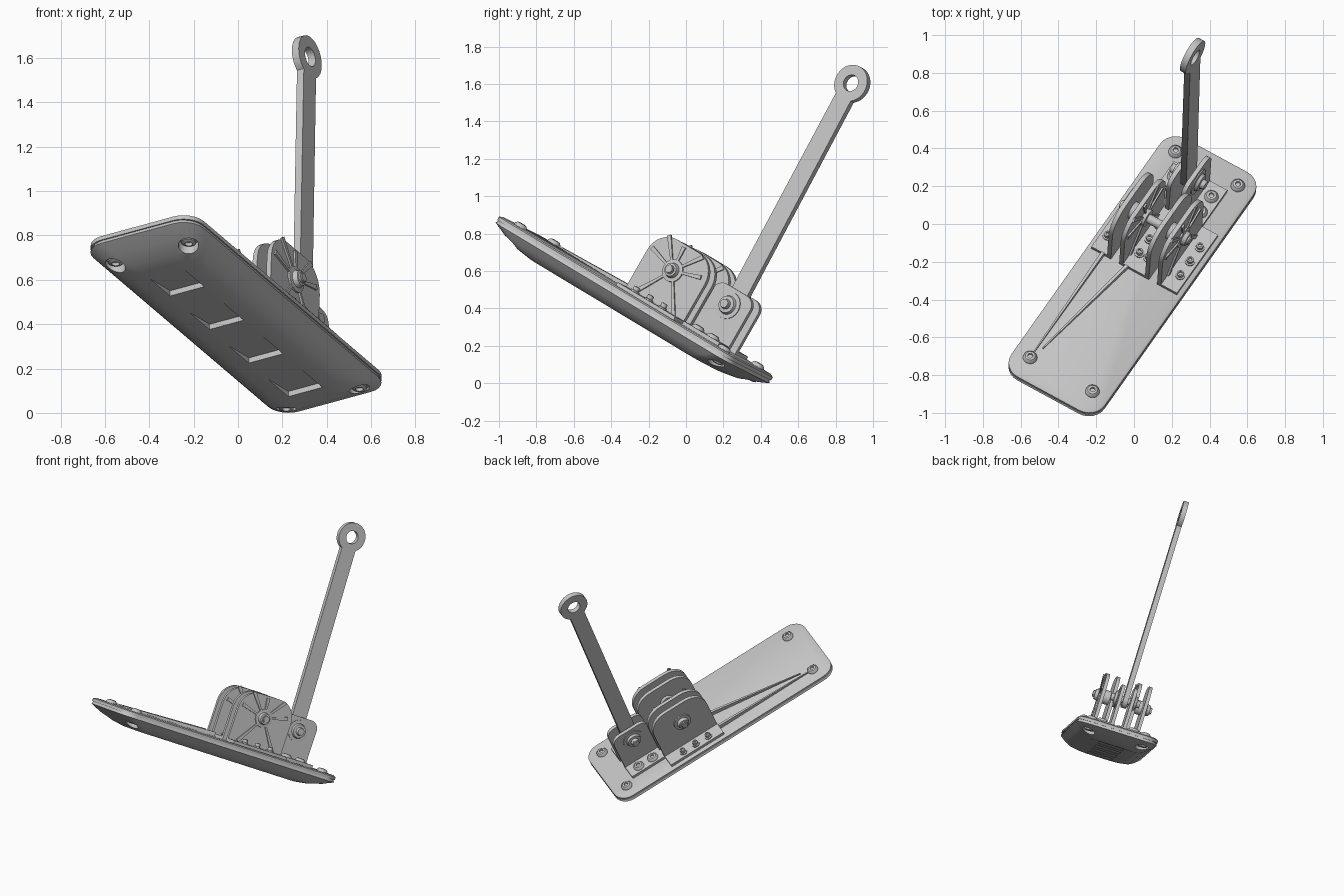
import bpy, bmesh
from math import sin, cos, pi, radians
from mathutils import Vector, Matrix

cube = bpy.data.objects.get("Cube")
if cube:
    bpy.data.objects.remove(cube, do_unlink=True)

grey = bpy.data.materials.new("plain_grey")
grey.use_nodes = True
grey.diffuse_color = (0.55, 0.55, 0.55, 1)
grey.node_tree.nodes["Principled BSDF"].inputs["Base Color"].default_value = (0.55, 0.55, 0.55, 1)

# Tilted frame of the base plate: x across, y along, z out of its top face
along = Vector((0.518, 0.733, -0.441)).normalized()
across = Vector((0.853, -0.465, 0.233))
across = (across - along * across.dot(along)).normalized()
FRAME = Matrix((across, along, across.cross(along))).transposed().to_4x4()
FRAME.translation = (0, -0.2525, 0.462)


def loft(name, layers, smooth=True):
    """Closed solid through rings of points with equal counts."""
    bm = bmesh.new()
    rings = [[bm.verts.new(p) for p in layer] for layer in layers]
    for low, high in zip(rings, rings[1:]):
        for i in range(len(low)):
            j = (i + 1) % len(low)
            bm.faces.new((low[i], low[j], high[j], high[i]))
    bm.faces.new(rings[0])
    bm.faces.new(rings[-1])
    bmesh.ops.recalc_face_normals(bm, faces=bm.faces)
    bm.transform(FRAME)
    mesh = bpy.data.meshes.new(name)
    bm.to_mesh(mesh)
    bm.free()
    obj = bpy.data.objects.new(name, mesh)
    bpy.context.collection.objects.link(obj)
    mesh.materials.append(grey)
    if smooth:
        finish(obj)
    return obj


def finish(obj):
    bpy.ops.object.select_all(action="DESELECT")
    obj.select_set(True)
    bpy.context.view_layer.objects.active = obj
    bpy.ops.object.shade_smooth_by_angle(angle=radians(35))


def arc(cx, cy, r, start, end, n=8):
    return [(cx + r * cos(radians(start + (end - start) * i / n)),
             cy + r * sin(radians(start + (end - start) * i / n))) for i in range(n + 1)]


def rounded(cx, cy, a, b, r):
    pts = []
    for k, (sx, sy) in enumerate(((1, 1), (-1, 1), (-1, -1), (1, -1))):
        pts += arc(cx + sx * (a - r), cy + sy * (b - r), r, 90 * k, 90 * k + 90, 6)
    return pts


def sheet(name, outline, x0, x1):
    """Extrude an (along, up) outline across the plate."""
    return loft(name, [[(x, y, z) for y, z in outline] for x in (x0, x1)])


def box(name, x0, x1, y0, y1, z0, z1):
    return sheet(name, [(y0, z0), (y1, z0), (y1, z1), (y0, z1)], x0, x1)


def lathe(name, centre, profile, axis="z", n=20):
    """Turned part from (radius, height) steps along z or x."""
    c = Vector(centre)
    layers = []
    for r, h in profile:
        ring = []
        for i in range(n):
            p, q = r * cos(2 * pi * i / n), r * sin(2 * pi * i / n)
            ring.append(c + Vector((p, q, h) if axis == "z" else (h, p, q)))
        layers.append(ring)
    return loft(name, layers)


def cut(target, cutter):
    cutter.hide_render = True
    mod = target.modifiers.new("cut", "BOOLEAN")
    mod.operation, mod.solver, mod.object = "DIFFERENCE", "EXACT", cutter
    bpy.ops.object.select_all(action="DESELECT")
    bpy.context.view_layer.objects.active = target
    target.select_set(True)
    bpy.ops.object.modifier_apply(modifier=mod.name)
    bpy.data.objects.remove(cutter, do_unlink=True)


# Base plate and the rounded shell under it
HALF_L, HALF_W, MID = 0.86, 0.29, -0.015
def slab(inset_l, inset_w, z):
    return [(x, y, z) for x, y in rounded(0, MID, HALF_W - inset_w, HALF_L - inset_l, 0.1)]

loft("base_plate", [slab(0.012, 0.012, 0), slab(0, 0, -0.008), slab(0, 0, -0.028)])
shell = loft("lower_shell", [slab(0.006, 0.006, -0.028), slab(0, 0, -0.045), slab(0.07, 0.035, -0.08),
                             slab(0.15, 0.075, -0.108), slab(0.22, 0.125, -0.122)])

# Wedge recesses along the underside
for k in range(4):
    y = -0.52 + 0.343 * k
    cut(shell, sheet("recess_cutter", [(y - 0.085, -0.12), (y + 0.085, -0.095),
                                       (y + 0.085, -0.15), (y - 0.085, -0.15)], -0.09, 0.09))

# Corner bolts with nuts in pockets below
DOME = [(0.038, 0), (0.036, 0.01), (0.026, 0.02), (0.014, 0.022), (0.012, 0.012)]
for x in (-0.193, 0.193):
    for y in (-0.743, 0.743):
        cut(shell, lathe("pocket_cutter", (x, y, 0), [(0.046, -0.2), (0.046, -0.06)]))
        lathe("corner_bolt", (x, y, 0), DOME)
        lathe("corner_nut", (x, y, 0), [(0.034, -0.05), (0.034, -0.078), (0.018, -0.084), (0.015, -0.07)])
finish(shell)


def lug(name, side, x, foot_x, y0, y1, top, r, t=0.024):
    """Upright plate with rounded top and a bolted foot."""
    outline = [(y0, 0), (y1, 0)] + arc(y1 - r, top - r, r, 0, 90) + arc(y0 + r, top - r, r, 90, 180)
    sheet(name, outline, side * x - t / 2, side * x + t / 2)
    lo, hi = sorted((side * x, side * foot_x))
    box(name + "_foot", lo, hi, y0, y1, 0, 0.02)


def stud(x, y):
    lathe("foot_bolt", (x, y, 0.015), [(0.026, 0), (0.026, 0.012), (0.018, 0.014),
                                       (0.018, 0.034), (0.01, 0.036), (0.008, 0.028)], n=12)


# Main bracket: inner channel and outer angle plates
for side in (-1, 1):
    lug("main_outer_lug", side, 0.155, 0.265, 0, 0.42, 0.375, 0.13)
    lug("main_inner_lug", side, 0.08, 0, 0, 0.42, 0.375, 0.13)
    for y in (0.1, 0.2, 0.3):
        stud(side * 0.225, y)
        stud(side * 0.027, y)
    # hub caps and spacers
    lathe("main_hub", (0, 0.207, 0.22), [(0.062, side * 0.165), (0.062, side * 0.176), (0.042, side * 0.178),
                                         (0.036, side * 0.2), (0.022, side * 0.202), (0.02, side * 0.215)], "x")
    lathe("main_spacer", (0, 0.207, 0.22), [(0.05, side * 0.045), (0.05, side * 0.145)], "x")
lathe("main_axle", (0, 0.207, 0.22), [(0.025, -0.21), (0.025, 0.21)], "x")

# Raised spokes around the hub
for x in (-0.08, 0.155):
    for degrees, reach in ((15, 0.18), (50, 0.19), (95, 0.14), (130, 0.2), (165, 0.19), (235, 0.24), (305, 0.25)):
        d = Vector((cos(radians(degrees)), sin(radians(degrees))))
        s = Vector((-d.y, d.x))
        c = Vector((0.207, 0.22))
        sheet("spoke", [c + d * 0.05 + s * 0.006, c + d * reach + s * 0.012,
                        c + d * reach - s * 0.012, c + d * 0.05 - s * 0.006], x + 0.01, x + 0.021)

# Lever bracket
PIVOT = Vector((0.545, 0.21))
for side in (-1, 1):
    lug("lever_lug", side, 0.045, 0.165, 0.41, 0.68, 0.305, 0.06)
    for y in (0.49, 0.6):
        lathe("lever_foot_bolt", (side * 0.115, y, 0.018), DOME)
    lathe("lever_hub", (0, *PIVOT), [(0.075, side * 0.055), (0.075, side * 0.063), (0.052, side * 0.064),
                                     (0.046, side * 0.08), (0.028, side * 0.082), (0.024, side * 0.105)], "x")
lathe("lever_pin", (0, *PIVOT), [(0.025, -0.1), (0.025, 0.1)], "x")

# Lever arm with a ring end
TIP = Vector((0.495, 1.566))
reach = (TIP - PIVOT).length
d = (TIP - PIVOT).normalized()
s = Vector((-d.y, d.x))
outline = arc(0, 0, 0.055, 90, 270, 10) + arc(reach, 0, 0.1, -148, 148, 28)
lever = sheet("lever_arm", [PIVOT + d * p + s * q for p, q in outline], -0.018, 0.018)
cut(lever, lathe("ring_cutter", (0, *TIP), [(0.045, -0.1), (0.045, 0.1)], "x", 28))
finish(lever)

# Thin stiffening strips from the far corner bolt to the main bracket
for (x0, y0), (x1, y1) in (((-0.193, -0.72), (-0.193, 0)), ((-0.165, -0.66), (-0.045, 0))):
    loft("stiffener_strip", [[(x0 - 0.003, y0, 0), (x0 + 0.003, y0, 0), (x0 + 0.003, y0, 0.008), (x0 - 0.003, y0, 0.008)],
                             [(x1 - 0.009, y1, 0), (x1 + 0.009, y1, 0), (x1 + 0.009, y1, 0.03), (x1 - 0.009, y1, 0.03)]])
